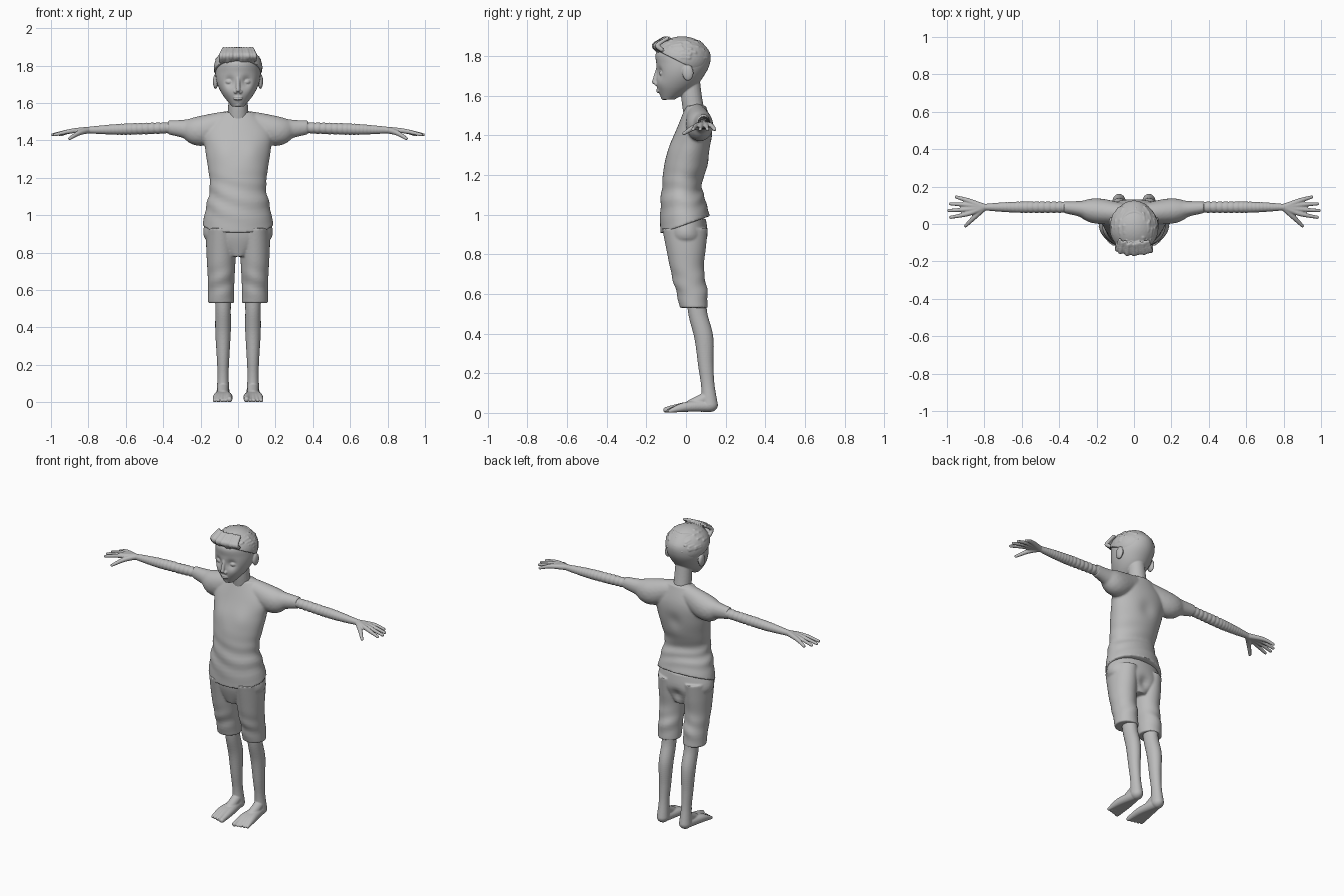
import bpy, bmesh, math, random
from mathutils import Vector, Matrix

random.seed(4)
if "Cube" in bpy.data.objects:
    bpy.data.objects.remove(bpy.data.objects["Cube"], do_unlink=True)

GREY = (0.5, 0.5, 0.5, 1)
clay = bpy.data.materials.new("plain_grey")
clay.use_nodes = True
clay.diffuse_color = GREY
clay.node_tree.nodes["Principled BSDF"].inputs["Base Color"].default_value = GREY


def spline(stations, steps):
    """Smooth curve through tuples of any length."""
    points = [Vector(station) for station in stations]
    points = [points[0]] + points + [points[-1]]
    path = []
    for before, start, end, after in zip(points, points[1:], points[2:], points[3:]):
        for step in range(steps):
            t = step / steps
            leave, arrive = (end - before) / 2, (after - start) / 2
            ease = t * t * (3 - 2 * t)
            path.append(start.lerp(end, ease) + leave * t * (1 - t) ** 2 - arrive * t * t * (1 - t))
    return path + [points[-1]]


def loft(bm, bottom, top, widths, fronts, backs, centre=0.0, segments=64):
    """Stack oval rings at even heights, given half widths and the front and back outlines."""
    last = len(widths) - 1
    heights = [bottom + (top - bottom) * i / last for i in range(last + 1)]
    rings = []
    for height, width, front, back in spline(zip(heights, widths, fronts, backs), 6):
        ring = []
        for k in range(segments):
            angle = math.tau * k / segments
            x = centre + width * math.cos(angle)
            y = (front + back) / 2 + (back - front) / 2 * math.sin(angle)
            ring.append(bm.verts.new((x, y, height)))
        rings.append(ring)
    for lower, upper in zip(rings, rings[1:]):
        for k in range(segments):
            bm.faces.new((lower[k - 1], lower[k], upper[k], upper[k - 1]))
    bm.faces.new(rings[0])
    bm.faces.new(rings[-1])


def ball(bm, centre, radius, stretch=(1, 1, 1), detail=3):
    place = Matrix.Translation(centre) @ Matrix.Diagonal((*stretch, 1))
    bmesh.ops.create_icosphere(bm, subdivisions=detail, radius=radius, matrix=place)


def limb(bm, stations, stretch=(1, 1, 1), steps=12, detail=3):
    """Rounded limb through stations of x, y, z and radius."""
    for station in spline(stations, steps):
        ball(bm, station[:3], station[3], stretch, detail)


def push(bm, centre, reach, offset):
    """Soft sculpting brush."""
    for vert in bm.verts:
        distance = (vert.co - Vector(centre)).length / reach
        vert.co += Vector(offset) * math.exp(-distance ** 2)


def trim(bm, point, keep):
    """Cut flat through the mesh and close it, keeping one side."""
    everything = bm.verts[:] + bm.edges[:] + bm.faces[:]
    bmesh.ops.bisect_plane(bm, geom=everything, plane_co=point, plane_no=keep, clear_inner=True)
    bmesh.ops.holes_fill(bm, edges=[edge for edge in bm.edges if edge.is_boundary])


def mirror(bm):
    copied = bmesh.ops.duplicate(bm, geom=bm.verts[:] + bm.edges[:] + bm.faces[:])["geom"]
    verts = [item for item in copied if isinstance(item, bmesh.types.BMVert)]
    bmesh.ops.scale(bm, vec=(-1, 1, 1), verts=verts)


def finish(name, bm, voxel, relaxing):
    """Fuse the overlapping volumes into one smooth skin."""
    bmesh.ops.recalc_face_normals(bm, faces=bm.faces[:])
    mesh = bpy.data.meshes.new(name)
    bm.to_mesh(mesh)
    bm.free()
    mesh.materials.append(clay)
    mesh.shade_smooth()
    part = bpy.data.objects.new(name, mesh)
    bpy.context.scene.collection.objects.link(part)
    fuse = part.modifiers.new("fuse", "REMESH")
    fuse.mode = "VOXEL"
    fuse.voxel_size = voxel
    fuse.use_smooth_shade = True
    relax = part.modifiers.new("relax", "SMOOTH")
    relax.iterations = relaxing


# Head: skull, then eyes, ears, nose, lips and neck
bm = bmesh.new()
loft(bm, 1.58, 1.88,
     widths=(.03, .08, .11, .12, .11, .07),
     fronts=(-.12, -.145, -.15, -.15, -.15, -.09),
     backs=(-.06, .04, .09, .12, .12, .07))
for side in (1, -1):
    push(bm, (.046 * side, -.14, 1.715), .027, (0, .017, 0))
    push(bm, (.06 * side, -.12, 1.66), .03, (0, -.005, 0))
    ball(bm, (.046 * side, -.112, 1.713), .023, stretch=(1, 1, .7))
    ball(bm, (.013 * side, -.15, 1.66), .01)
    ball(bm, (.12 * side, .01, 1.715), .04, stretch=(.35, .7, 1))
limb(bm, [(0, -.14, 1.74, .01), (0, -.16, 1.67, .012)])
for lip_height in (1.62, 1.632):
    ball(bm, (0, -.14, lip_height), .024, stretch=(1, .4, .22))
ball(bm, (0, -.11, 1.595), .018)
limb(bm, [(0, .05, 1.46, .055), (0, .03, 1.58, .053), (0, .02, 1.68, .05)])
finish("head", bm, voxel=.004, relaxing=2)

# Short hair: a cap cut along the hairline, loose locks and a swept-up fringe
bm = bmesh.new()
crown, cap_size = Vector((0, -.02, 1.785)), Vector((.13, .14, .115))
hairline, hairline_up = Vector((0, 0, 1.755)), Vector((0, .5, 1))
ball(bm, crown, 1, cap_size, detail=4)
trim(bm, hairline, hairline_up)
for i in range(70):
    outward = Vector((random.gauss(0, 1), random.gauss(0, 1), random.random())).normalized()
    lock = []
    for slide in (0, .3):
        direction = (outward - Vector((0, slide, 0))).normalized()
        lock.append(crown + direction * cap_size * .98)
    if all((point - hairline).dot(hairline_up) > .02 for point in lock):
        limb(bm, [(*lock[0], .008), (*lock[1], .005)], steps=6, detail=2)
for i in range(-5, 6):
    x = .018 * i
    y = -.12 - .03 * math.cos(i / 4) + random.uniform(-.006, .006)
    root = 1.82 + random.uniform(0, .015)
    limb(bm, [(x, y + .01, root, .012), (x, y - .01, 1.855, .012), (x * .85, y + .04, 1.89, .01)],
         steps=6, detail=2)
finish("hair", bm, voxel=.0045, relaxing=1)

# Shirt: flat-cut sleeves, body, waist folds and a hem that rises at the back
bm = bmesh.new()
limb(bm, [(0, .05, 1.51, .055), (.1, .06, 1.48, .07), (.2, .07, 1.45, .08),
          (.27, .08, 1.46, .053), (.38, .09, 1.47, .036)], stretch=(1, .85, 1))
trim(bm, (.375, 0, 0), (-1, 0, 0))
mirror(bm)
loft(bm, .95, 1.55,
     widths=(.19, .17, .15, .16, .175, .18, .09),
     fronts=(-.13, -.13, -.12, -.11, -.08, -.04, 0),
     backs=(.12, .1, .08, .11, .13, .13, .1))
for vert in bm.verts:
    x, y, z = vert.co
    fold = math.sin(75 * z + 18 * x + math.sin(30 * y)) * math.exp(-((z - 1.1) / .09) ** 2)
    vert.co += Vector((x, y, 0)).normalized() * fold * .0035
    vert.co.z += .36 * y * min(1, max(0, (1.15 - z) * 5))
push(bm, (0, .13, 1.33), .05, (0, -.012, 0))
for side in (1, -1):
    push(bm, (.08 * side, -.08, 1.34), .06, (0, -.008, 0))
finish("shirt", bm, voxel=.007, relaxing=3)

# Knee-length shorts: two loose legs joined at the hips
bm = bmesh.new()
loft(bm, .53, .93, centre=.09,
     widths=(.07, .07, .075, .08, .08),
     fronts=(-.03, -.055, -.08, -.1, -.12),
     backs=(.11, .105, .09, .1, .11))
for vert in bm.verts:
    crease = math.exp(-((vert.co.z - .64) / .07) ** 2)
    vert.co.y += .004 * crease * math.sin(60 * vert.co.z + 25 * vert.co.x)
mirror(bm)
loft(bm, .78, .98, widths=(.06, .18, .17), fronts=(-.08, -.11, -.12), backs=(.08, .11, .1))
push(bm, (0, .11, .84), .035, (0, -.02, 0))
finish("shorts", bm, voxel=.006, relaxing=3)

for name, side in (("left", 1), ("right", -1)):
    # Arm, with each finger running through the palm from the wrist
    bm = bmesh.new()
    wrist = (.8, .09, 1.455, .018)
    limb(bm, [(.28, .09, 1.47, .03), (.6, .09, 1.46, .031), wrist])
    for finger in range(4):
        spread = finger - 1.5
        knuckle = (.89, .09 + .024 * spread, 1.45, .013)
        tip = (.99 - .01 * (finger - 1) ** 2, .09 + .036 * spread, 1.43, .009)
        limb(bm, [wrist, knuckle, tip])
    limb(bm, [wrist, (.85, .04, 1.44, .014), (.9, -.01, 1.41, .009)])
    bmesh.ops.scale(bm, vec=(side, 1, 1), verts=bm.verts[:])
    finish(name + "_arm", bm, voxel=.004, relaxing=2)

    # Bare leg, with each toe running through the foot from the heel
    bm = bmesh.new()
    limb(bm, [(.08, .05, .62, .045), (.08, .06, .5, .042), (.08, .09, .38, .042),
              (.08, .1, .24, .034), (.08, .11, .14, .03), (.08, .12, .04, .036)],
         stretch=(1, 1.15, 1))
    limb(bm, [(.08, .11, .08, .03), (.08, .03, .04, .03)])
    for toe in range(5):
        radius = .01 if toe else .015
        arch = (.055 + .013 * toe, 0, .03, .025)
        tip = (.045 + .02 * toe, .005 * toe - .1, radius, radius)
        limb(bm, [(.08, .12, .035, .03), arch, tip])
    bmesh.ops.scale(bm, vec=(side, 1, 1), verts=bm.verts[:])
    finish(name + "_leg", bm, voxel=.004, relaxing=2)
